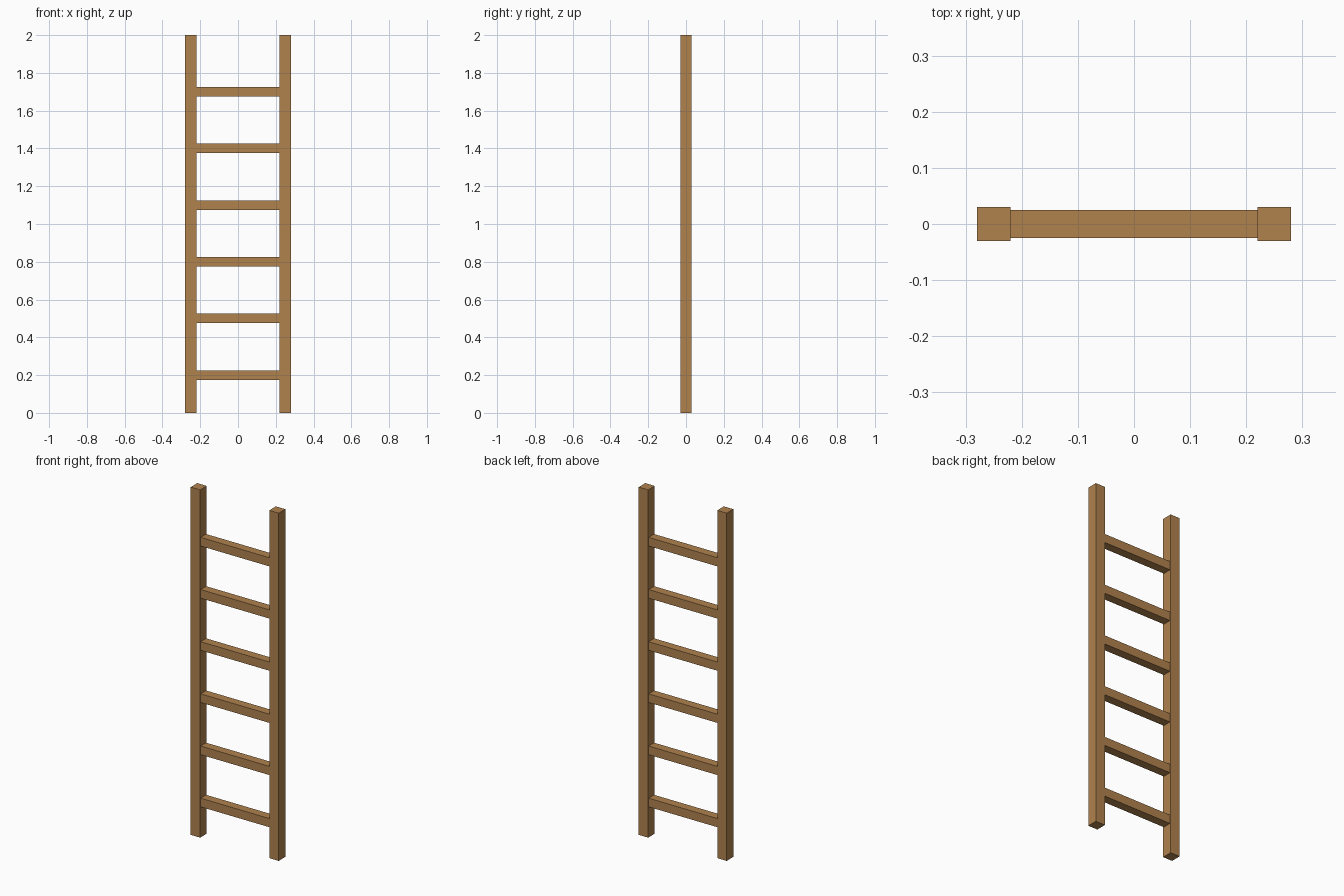
import bpy

cube = bpy.data.objects.get("Cube")
if cube:
    bpy.data.objects.remove(cube, do_unlink=True)

# Wood colour
wood = bpy.data.materials.new("warm_brown_wood")
wood.use_nodes = True
colour = (0.434, 0.223, 0.076, 1.0)
wood.diffuse_color = colour
bsdf = wood.node_tree.nodes["Principled BSDF"]
bsdf.inputs["Base Color"].default_value = colour
bsdf.inputs["Roughness"].default_value = 0.8


def beam(name, centre, size):
    """Add a squared timber with its dimensions applied to the mesh."""
    bpy.ops.mesh.primitive_cube_add(size=1, location=centre)
    obj = bpy.context.object
    obj.name = obj.data.name = name
    obj.scale = size
    bpy.ops.object.transform_apply(location=False, rotation=False, scale=True)
    obj.data.materials.append(wood)
    return obj


HEIGHT = 2.0
RAIL = 0.06          # square rail section
RAIL_X = 0.25        # rail centre offset
RUNG = 0.05          # square rung section
RUNG_COUNT = 6
FIRST_RUNG, RUNG_STEP = 0.2, 0.3

# Side rails
for side, sign in (("left", 1), ("right", -1)):
    beam(f"{side}_rail", (sign * RAIL_X, 0, HEIGHT / 2), (RAIL, RAIL, HEIGHT))

# Rungs spanning between the inner faces of the rails
for i in range(RUNG_COUNT):
    beam(f"rung_{i + 1}", (0, 0, FIRST_RUNG + i * RUNG_STEP),
         (2 * RAIL_X - RAIL, RUNG, RUNG))
